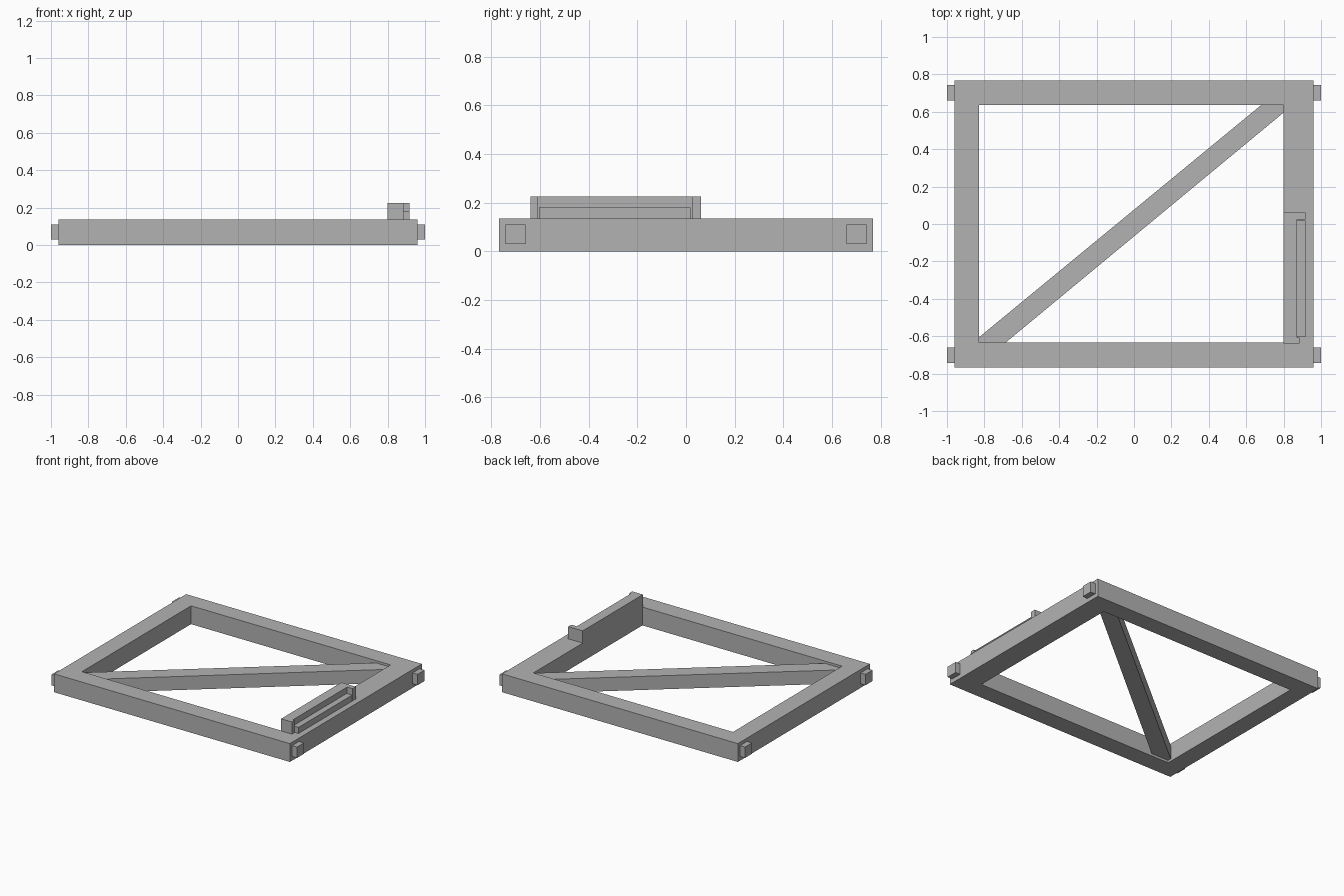
import bpy, bmesh

cube = bpy.data.objects.get("Cube")
if cube:
    bpy.data.objects.remove(cube, do_unlink=True)

grey = bpy.data.materials.new("plain_grey")
grey.use_nodes = True
GREY = (0.45, 0.45, 0.45, 1)
grey.diffuse_color = GREY
grey.node_tree.nodes["Principled BSDF"].inputs["Base Color"].default_value = GREY


def finish(name, bm):
    bmesh.ops.recalc_face_normals(bm, faces=bm.faces)
    mesh = bpy.data.meshes.new(name)
    bm.to_mesh(mesh)
    bm.free()
    mesh.materials.append(grey)
    obj = bpy.data.objects.new(name, mesh)
    bpy.context.collection.objects.link(obj)
    return obj


def prism(name, outline, z0, z1):
    """Extrude a flat outline from z0 up to z1."""
    bm = bmesh.new()
    face = bm.faces.new([bm.verts.new((x, y, z0)) for x, y in outline])
    top = bmesh.ops.extrude_face_region(bm, geom=[face])["geom"]
    verts = [v for v in top if isinstance(v, bmesh.types.BMVert)]
    bmesh.ops.translate(bm, verts=verts, vec=(0, 0, z1 - z0))
    return finish(name, bm)


def rect(x0, x1, y0, y1):
    return [(x0, y0), (x1, y0), (x1, y1), (x0, y1)]


# Rectangular frame: four rings of corners joined around the opening
HEIGHT = 0.135
OUTER = rect(-0.96, 0.96, -0.768, 0.768)
INNER = rect(-0.828, 0.798, -0.633, 0.636)
bm = bmesh.new()
rings = [[bm.verts.new((x, y, z)) for x, y in loop]
         for loop, z in ((OUTER, 0), (OUTER, HEIGHT), (INNER, HEIGHT), (INNER, 0))]
for r in range(4):
    a, b = rings[r], rings[(r + 1) % 4]
    for i in range(4):
        j = (i + 1) % 4
        bm.faces.new((a[i], a[j], b[j], b[i]))
finish("frame", bm)

# Diagonal brace, cut to fit two opposite inner corners
brace = [(-0.828, -0.633), (-0.685, -0.633), (0.798, 0.594),
         (0.798, 0.636), (0.68, 0.636), (-0.828, -0.605)]
prism("diagonal_brace", brace, 0.018, 0.118)

# Four square pegs on the left and right sides
for sx, side in ((-1, "right"), (1, "left")):
    for sy, end in ((-1, "front"), (1, "back")):
        xs = sorted((sx * 0.958, sx))
        ys = sorted((sy * 0.66, sy * 0.742))
        prism(f"{end}_{side}_peg", rect(*xs, *ys), 0.03, 0.11)

# Raised rail with a lip at the front and a longer stop at the back
rail = [(0.798, -0.638), (0.885, -0.638), (0.885, -0.608), (0.872, -0.608),
        (0.872, 0.025), (0.916, 0.025), (0.916, 0.062), (0.798, 0.062)]
prism("rail", rail, HEIGHT, 0.225)

# Low ledge along the outer side of the rail
prism("rail_ledge", rect(0.872, 0.916, -0.604, 0.018), HEIGHT, 0.18)
